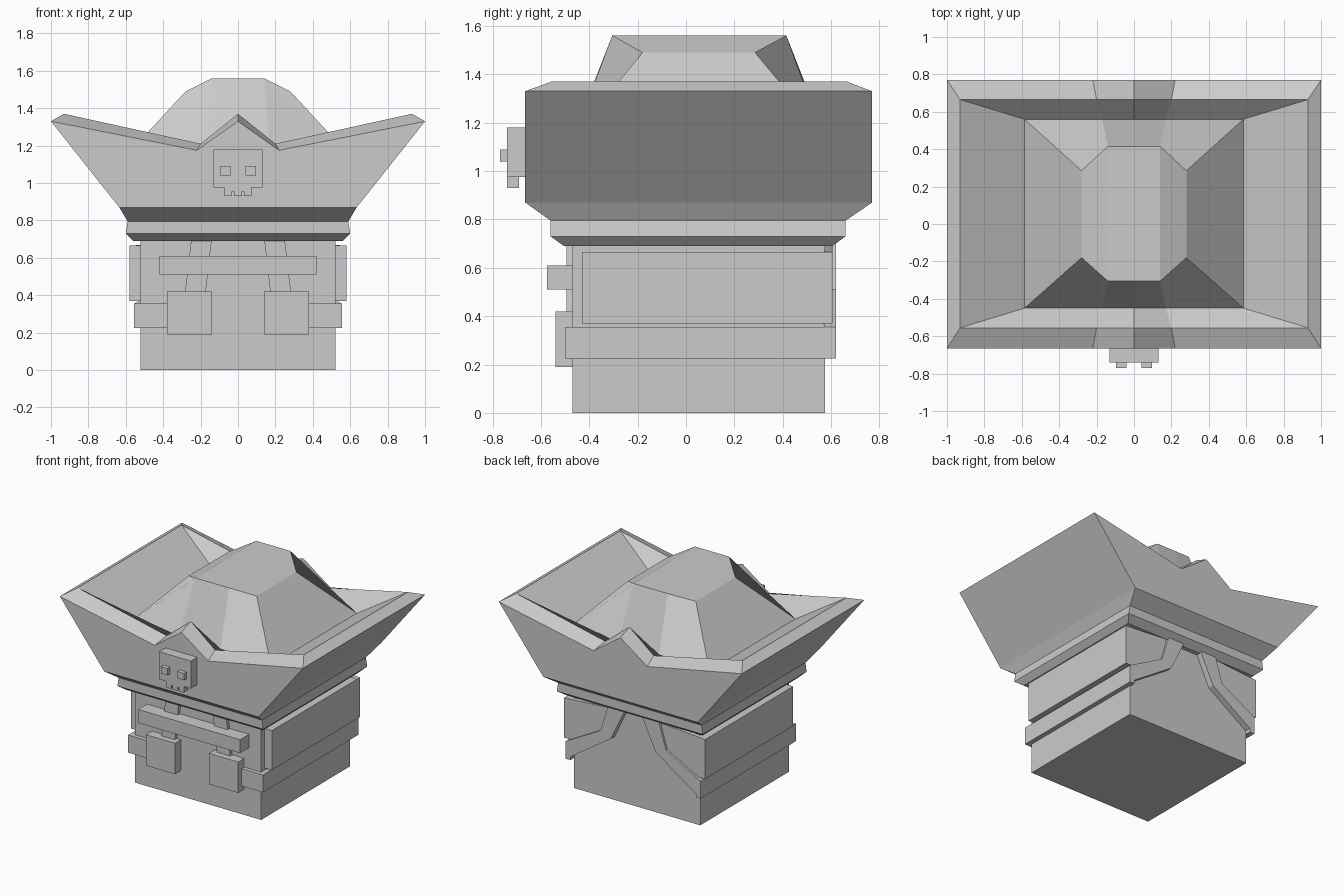
import bpy, bmesh


def finish(name, bm):
    bmesh.ops.recalc_face_normals(bm, faces=bm.faces)
    mesh = bpy.data.meshes.new(name)
    bm.to_mesh(mesh)
    bm.free()
    ob = bpy.data.objects.new(name, mesh)
    bpy.context.collection.objects.link(ob)
    return ob


def mirror(ob):
    ob.modifiers.new("Mirror", 'MIRROR')
    return ob


def prism(name, profile, y0, y1):
    """Extrude an (x, z) outline from y0 to y1."""
    bm = bmesh.new()
    a = [bm.verts.new((x, y0, z)) for x, z in profile]
    b = [bm.verts.new((x, y1, z)) for x, z in profile]
    n = len(a)
    bm.faces.new(a)
    bm.faces.new(b[::-1])
    for i in range(n):
        j = (i + 1) % n
        bm.faces.new((a[i], b[i], b[j], a[j]))
    return finish(name, bm)


def box(name, x0, x1, y0, y1, z0, z1):
    return prism(name, [(x0, z0), (x1, z0), (x1, z1), (x0, z1)], y0, y1)


# Torso
box("torso", -0.52, 0.52, -0.47, 0.575, 0, 0.70)

# Hat: each ring is corner x, corner y0/y1, notch x, middle y0/y1, z at corner/notch/middle
RINGS = [
    (0.56, -0.505, 0.605, 0.20, -0.505, 0.605, 0.69, 0.69, 0.69),
    (0.60, -0.56, 0.66, 0.20, -0.56, 0.66, 0.73, 0.73, 0.73),
    (0.59, -0.56, 0.66, 0.20, -0.56, 0.66, 0.795, 0.795, 0.795),
    (0.635, -0.665, 0.77, 0.22, -0.665, 0.77, 0.87, 0.87, 0.87),
    (1.00, -0.665, 0.77, 0.22, -0.665, 0.77, 1.33, 1.175, 1.33),
    (0.93, -0.555, 0.665, 0.20, -0.555, 0.665, 1.37, 1.21, 1.37),
    (0.585, -0.45, 0.56, 0.17, -0.45, 0.56, 1.16, 1.17, 1.19),
    (0.28, -0.18, 0.285, 0.14, -0.305, 0.415, 1.49, 1.56, 1.56),
]
bm = bmesh.new()
rows = []
for x, y0, y1, n, m0, m1, zc, zn, zm in RINGS:
    front = [(-x, y0, zc), (-n, m0, zn), (0, m0, zm), (n, m0, zn), (x, y0, zc)]
    back = [(x, y1, zc), (n, m1, zn), (0, m1, zm), (-n, m1, zn), (-x, y1, zc)]
    rows.append([bm.verts.new(p) for p in front + back])
for a, b in zip(rows, rows[1:]):
    for i in range(10):
        j = (i + 1) % 10
        bm.faces.new((a[i], a[j], b[j], b[i]))
bm.faces.new(rows[0][::-1])
top = rows[-1]
for i in range(4):
    bm.faces.new((top[i], top[i + 1], top[8 - i], top[9 - i]))
finish("hat", bm)

# Skull badge with eyes and toothed jaw
box("skull_badge", -0.13, 0.13, -0.74, -0.66, 0.975, 1.18)
mirror(box("skull_eye", 0.04, 0.095, -0.77, -0.735, 1.04, 1.09))
mirror(prism("skull_jaw", [(0, 0.93), (0.022, 0.93), (0.022, 0.955), (0.033, 0.955),
                           (0.033, 0.93), (0.072, 0.93), (0.072, 0.98), (0, 0.98)], -0.74, -0.69))

# Chest bar, pouches and front straps
box("chest_bar", -0.42, 0.42, -0.575, -0.465, 0.51, 0.61)
mirror(box("pouch", 0.14, 0.38, -0.54, -0.465, 0.19, 0.42))
mirror(prism("front_strap", [(0.175, 0.40), (0.285, 0.40), (0.25, 0.70), (0.14, 0.70)], -0.495, -0.465))

# Lower belt on the front and sides
mirror(box("belt_front", 0.30, 0.555, -0.50, -0.465, 0.225, 0.355))
mirror(box("belt_side", 0.515, 0.555, -0.50, 0.62, 0.225, 0.355))

# Crossing back straps that continue the belt
mirror(prism("back_strap", [(0.555, 0.225), (0.555, 0.355), (0.27, 0.51), (0.21, 0.70),
                            (0.075, 0.70), (0.185, 0.47)], 0.57, 0.62))

# Side panels wrapping onto the back
mirror(box("side_panel", 0.515, 0.58, -0.43, 0.605, 0.37, 0.665))
mirror(prism("back_panel", [(0.58, 0.37), (0.58, 0.665), (0.22, 0.69), (0.26, 0.50), (0.50, 0.37)], 0.57, 0.605))
